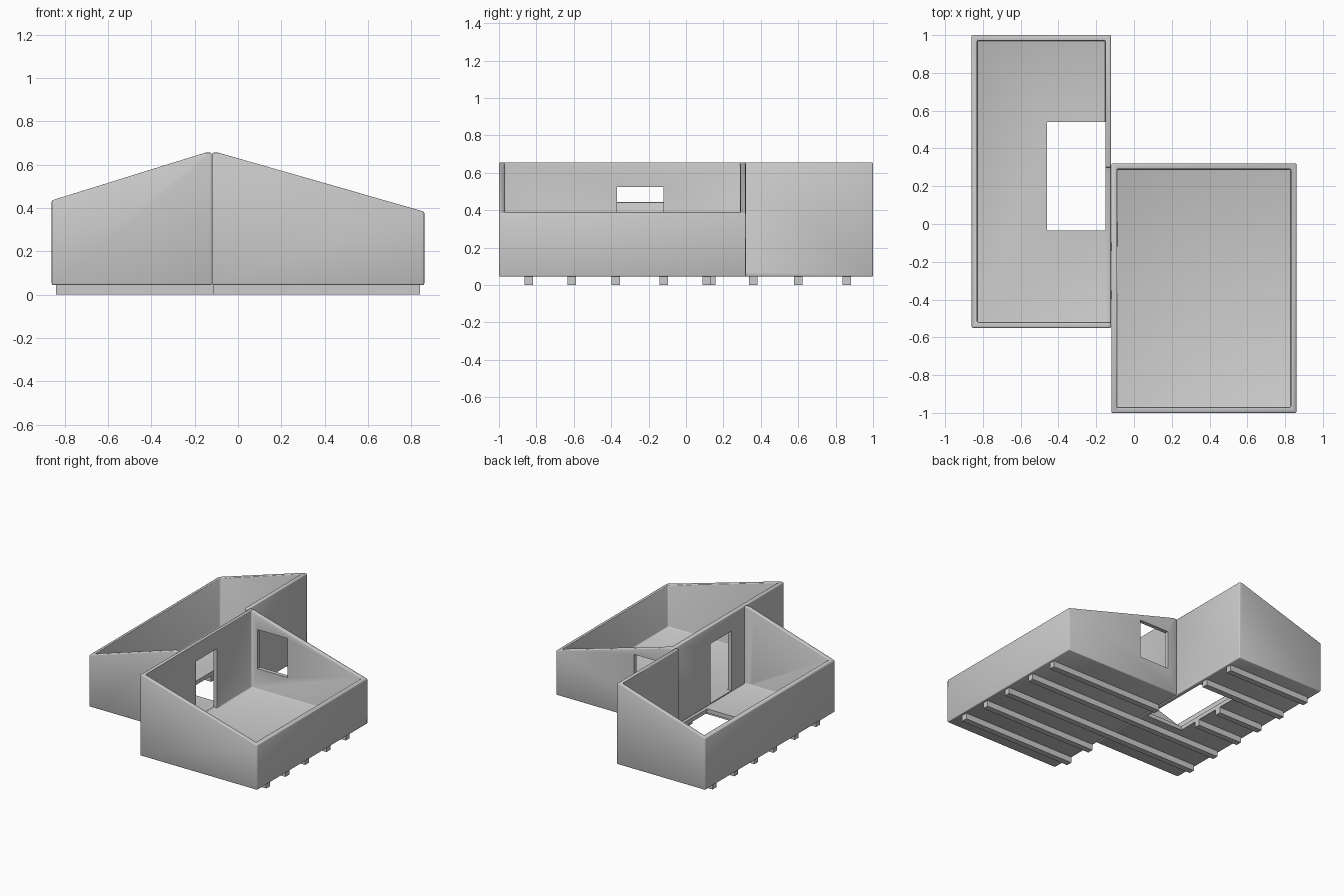
import bpy, bmesh
from math import radians

if "Cube" in bpy.data.objects:
    bpy.data.objects.remove(bpy.data.objects["Cube"])

T = 0.03          # wall thickness
FLOOR = 0.045     # underside of floor
INNER = 0.075     # top of floor


def prism(name, profile, y0, y1):
    """Extrude an (x, z) profile along y."""
    bm = bmesh.new()
    face = bm.faces.new([bm.verts.new((x, y0, z)) for x, z in profile])
    ext = bmesh.ops.extrude_face_region(bm, geom=[face])
    moved = [v for v in ext["geom"] if isinstance(v, bmesh.types.BMVert)]
    bmesh.ops.translate(bm, verts=moved, vec=(0, y1 - y0, 0))
    bmesh.ops.recalc_face_normals(bm, faces=bm.faces)
    mesh = bpy.data.meshes.new(name)
    bm.to_mesh(mesh)
    bm.free()
    obj = bpy.data.objects.new(name, mesh)
    bpy.context.collection.objects.link(obj)
    return obj


def box(name, x0, x1, y0, y1, z0, z1):
    return prism(name, [(x0, z0), (x1, z0), (x1, z1), (x0, z1)], y0, y1)


def activate(obj):
    bpy.ops.object.select_all(action='DESELECT')
    obj.select_set(True)
    bpy.context.view_layer.objects.active = obj


def cut(obj, *bounds):
    cutter = box("cutter", *bounds)
    cutter.hide_render = True
    mod = obj.modifiers.new("cut", 'BOOLEAN')
    mod.operation = 'DIFFERENCE'
    mod.solver = 'EXACT'
    mod.object = cutter
    activate(obj)
    bpy.ops.object.modifier_apply(modifier=mod.name)
    bpy.data.objects.remove(cutter)


def shell(name, profile, y0, y1, hollows, openings):
    """Open-topped room: hollow it, soften the edges, then cut openings."""
    obj = prism(name, profile, y0, y1)
    for h in hollows:
        cut(obj, *h, INNER, 1.0)
    mod = obj.modifiers.new("soft_edges", 'BEVEL')
    mod.width = 0.006
    mod.segments = 2
    mod.limit_method = 'ANGLE'
    mod.angle_limit = radians(50)
    activate(obj)
    bpy.ops.object.modifier_apply(modifier=mod.name)
    for o in openings:
        cut(obj, *o)
    activate(obj)
    bpy.ops.object.shade_smooth_by_angle(angle=radians(50))
    return obj


# Right room: doorway in the shared wall, window in the back wall
shell("right_room",
      [(-0.12, FLOOR), (0.86, FLOOR), (0.86, 0.383), (-0.09, 0.655), (-0.12, 0.655)],
      -1.0, 0.32,
      [(-0.12 + T, 0.86 - T, -1.0 + T, 0.32 - T)],
      [(-0.2, -0.05, -0.37, -0.12, 0.076, 0.525),
       (-0.04, 0.21, 0.2, 0.4, 0.23, 0.525)])

# Left room: side left open where it meets the right room, stair hole in floor
shell("left_room",
      [(-0.86, FLOOR), (-0.122, FLOOR), (-0.122, 0.655), (-0.152, 0.655), (-0.86, 0.435)],
      -0.55, 1.0,
      [(-0.86 + T, -0.152, -0.55 + T, 1.0 - T),
       (-0.2, 0.0, -0.55 + T, 0.30)],
      [(-0.46, -0.152, -0.035, 0.54, 0.0, 0.2)])

# Joists under the right room
W = 0.0225
for i, y in enumerate((-0.84, -0.61, -0.375, -0.12, 0.11)):
    box(f"right_joist_{i + 1}", -0.115, 0.84, y - W, y + W, 0.0, FLOOR + 0.003)

# Joists under the left room, shortened beside the floor hole
for i, (y, x1) in enumerate(((-0.375, -0.115), (-0.12, -0.115), (0.135, -0.46),
                             (0.36, -0.46), (0.60, -0.14), (0.86, -0.14))):
    box(f"left_joist_{i + 1}", -0.84, x1, y - W, y + W, 0.0, FLOOR + 0.003)
